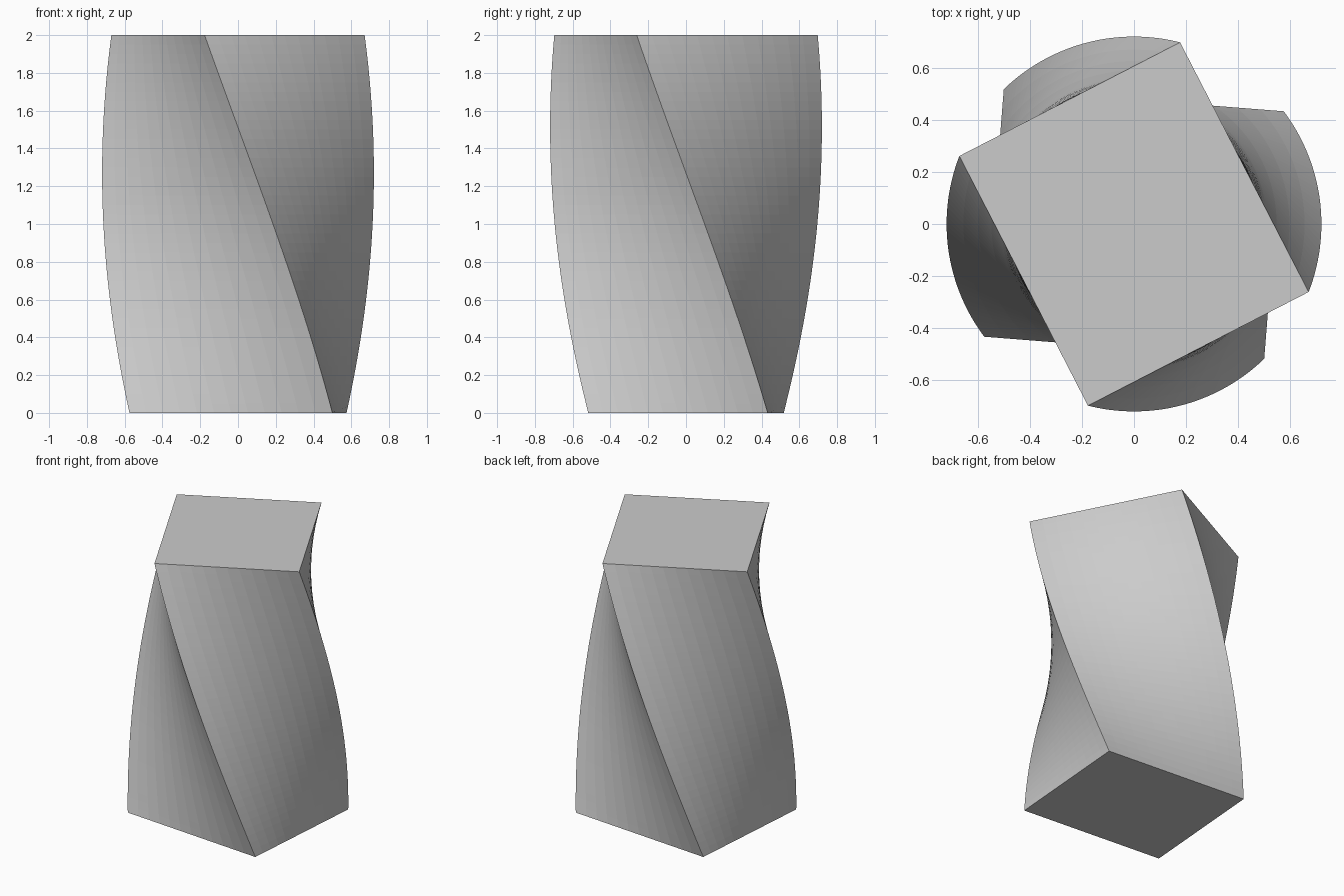
import bpy, bmesh
from math import radians, cos, sin

if "Cube" in bpy.data.objects:
    bpy.data.objects.remove(bpy.data.objects["Cube"])

# Twisted rectangular block: size, start angle, total twist, subdivisions
WIDTH, DEPTH, HEIGHT = 1.078, 0.953, 2.0
START, TWIST = radians(-4.5), radians(-58.25)
LAYERS, SIDE = 40, 12


def outline():
    """Subdivided rectangle, counter-clockwise."""
    w, d = WIDTH / 2, DEPTH / 2
    corners = [(-w, -d), (w, -d), (w, d), (-w, d)]
    pts = []
    for (x0, y0), (x1, y1) in zip(corners, corners[1:] + corners[:1]):
        for i in range(SIDE):
            t = i / SIDE
            pts.append((x0 + (x1 - x0) * t, y0 + (y1 - y0) * t))
    return pts


# Stack of progressively rotated outlines
bm = bmesh.new()
rings = []
for k in range(LAYERS + 1):
    t = k / LAYERS
    c, s = cos(START + TWIST * t), sin(START + TWIST * t)
    rings.append([bm.verts.new((x * c - y * s, x * s + y * c, HEIGHT * t))
                  for x, y in outline()])

# Side walls
for lower, upper in zip(rings, rings[1:]):
    n = len(lower)
    for i in range(n):
        j = (i + 1) % n
        bm.faces.new((lower[i], lower[j], upper[j], upper[i]))

# Flat bottom and top
bm.faces.new(rings[0][::-1])
bm.faces.new(rings[-1])

mesh = bpy.data.meshes.new("twisted_block")
bm.to_mesh(mesh)
bm.free()
block = bpy.data.objects.new("twisted_block", mesh)
bpy.context.collection.objects.link(block)
